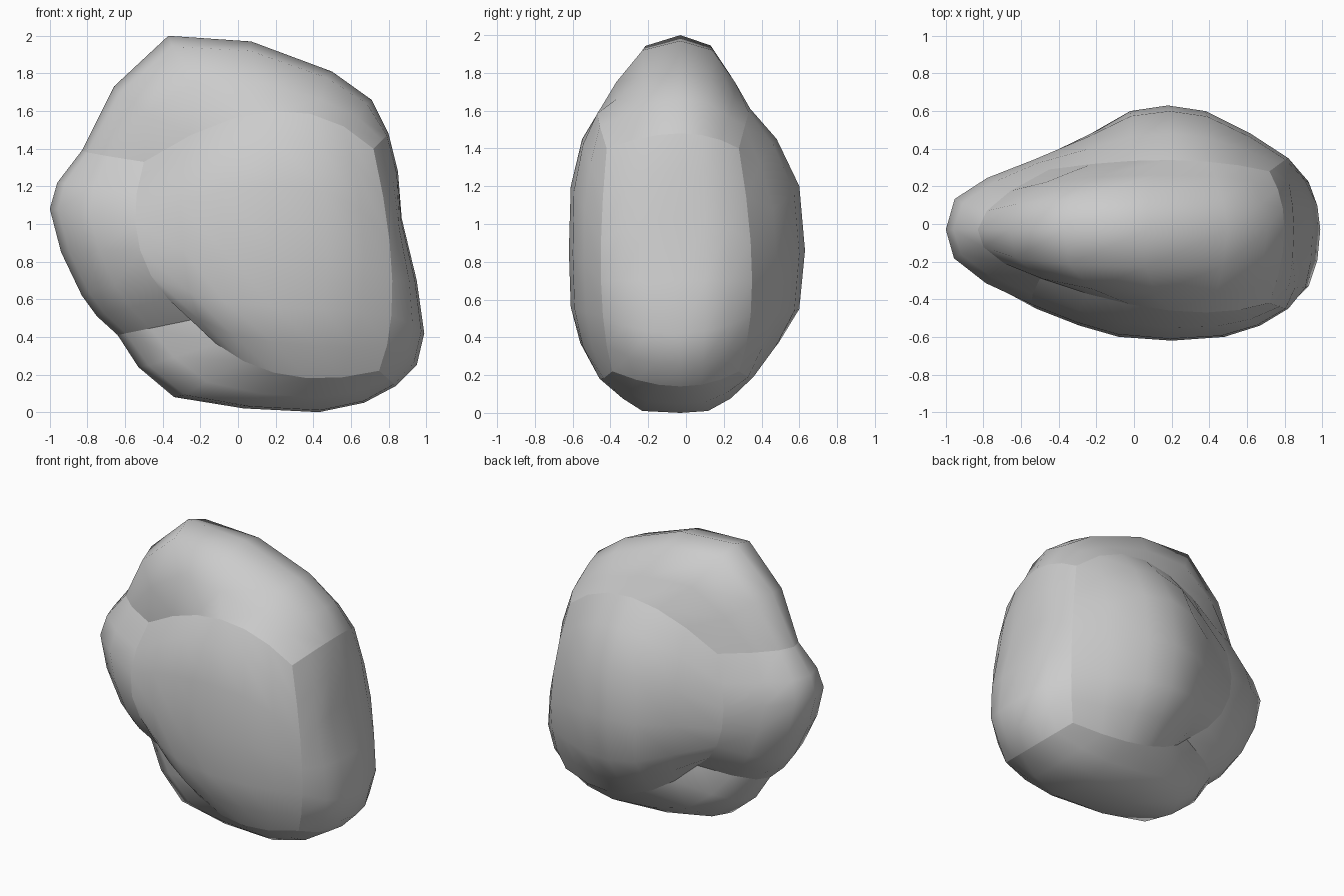
import bpy
import bmesh
from mathutils import Vector

if "Cube" in bpy.data.objects:
    bpy.data.objects.remove(bpy.data.objects["Cube"])

N = 3  # grid runs from -3 to 3, six quads across each side of the boulder

# Three outline loops, each counter-clockwise from the lower right corner
FRONT_LOOP = [(.84, .14), (.95, .25), (.99, .42), (.95, .70), (.87, 1.03), (.85, 1.28),
              (.80, 1.48), (.71, 1.66), (.50, 1.81), (.07, 1.97), (-.37, 2.0), (-.66, 1.73),
              (-.83, 1.39), (-.96, 1.22), (-1.0, 1.08), (-.94, .85), (-.83, .62), (-.75, .51),
              (-.64, .41), (-.53, .24), (-.34, .08), (.03, .02), (.43, 0), (.67, .05)]
SIDE_LOOP = [(.36, .22), (.49, .37), (.60, .55), (.63, .87), (.60, 1.2), (.48, 1.45),
             (.34, 1.61), (.26, 1.75), (.14, 1.92), (-.03, 1.97), (-.23, 1.92), (-.37, 1.75),
             (-.46, 1.6), (-.55, 1.45), (-.61, 1.2), (-.63, .87), (-.61, .56), (-.56, .37),
             (-.46, .21), (-.34, .10), (-.24, .03), (-.06, .02), (.12, .03), (.24, .10)]
TOP_LOOP = [(.82, -.45), (.91, -.34), (.94, -.20), (.95, -.05), (.94, .10), (.91, .23),
            (.82, .35), (.62, .48), (.38, .60), (.18, .63), (-.02, .60), (-.23, .48),
            (-.52, .34), (-.74, .25), (-.90, .14), (-.94, -.02), (-.90, -.19), (-.74, -.33),
            (-.52, -.45), (-.29, -.54), (-.08, -.60), (.20, -.62), (.48, -.60), (.67, -.54)]

# Where the outlines' patches meet at the eight corners
CORNERS = {(1, -1, 1): (.72, -.42, 1.40), (1, 1, 1): (.72, .28, 1.40),
           (1, -1, -1): (.75, -.39, .22), (1, 1, -1): (.75, .28, .22),
           (-1, -1, 1): (-.50, -.29, 1.33), (-1, 1, 1): (-.45, .29, 1.36),
           (-1, -1, -1): (-.25, -.34, .49), (-1, 1, -1): (-.25, .23, .49)}


def ring():
    """Lattice positions around a square, matching the order of the loops."""
    side = range(-N, N)
    return ([(N, t) for t in side] + [(-t, N) for t in side]
            + [(-N, -t) for t in side] + [(t, -N) for t in side])


known = {tuple(N * c for c in k): Vector(p) for k, p in CORNERS.items()}
for (a, b), (y, z) in zip(ring(), SIDE_LOOP):
    known[(0, a, b)] = Vector((.05 + .14 * (a / N) ** 2, y, z))
for (a, b), (x, y) in zip(ring(), TOP_LOOP):
    known[(a, b, 0)] = Vector((x, y, .86 - .16 * max(0, a / N) ** 2))
for (a, b), (x, z) in zip(ring(), FRONT_LOOP):
    known[(a, 0, b)] = Vector((x, -.03, z))


def weights(t):
    t /= N
    return ((-N, t * (t - 1) / 2), (0, 1 - t * t), (N, t * (t + 1) / 2))


def swap(k, axis, value):
    k = list(k)
    k[axis] = value
    return tuple(k)


def point(k):
    """Smooth patch through the known loops, edges and corners."""
    if k in known:
        return known[k]
    free = [i for i in range(3) if abs(k[i]) < N]
    total = Vector()
    for axis in free:
        for v, w in weights(k[axis]):
            total += w * point(swap(k, axis, v))
    if len(free) == 2:
        for v, w in weights(k[free[0]]):
            for v2, w2 in weights(k[free[1]]):
                total -= w * w2 * point(swap(swap(k, free[0], v), free[1], v2))
    known[k] = total
    return total


# Boulder: six curved patches sharing their borders
bm = bmesh.new()
verts = {}


def vert(k):
    if k not in verts:
        verts[k] = bm.verts.new(point(k))
    return verts[k]


patch = bm.faces.layers.int.new("patch")
for axis in range(3):
    for sign in (-1, 1):
        for a in range(-N, N):
            for b in range(-N, N):
                quad = []
                for da, db in ((0, 0), (1, 0), (1, 1), (0, 1)):
                    k = [0, 0, 0]
                    k[axis] = sign * N
                    k[(axis + 1) % 3] = a + da
                    k[(axis + 2) % 3] = b + db
                    quad.append(vert(tuple(k)))
                face = bm.faces.new(quad if sign > 0 else quad[::-1])
                face.smooth = True
                face[patch] = axis * 2 + (sign > 0)

# Keep the patch borders crisp
for e in bm.edges:
    e.smooth = e.link_faces[0][patch] == e.link_faces[1][patch]

mesh = bpy.data.meshes.new("boulder")
bm.to_mesh(mesh)
bm.free()
bpy.context.collection.objects.link(bpy.data.objects.new("boulder", mesh))
